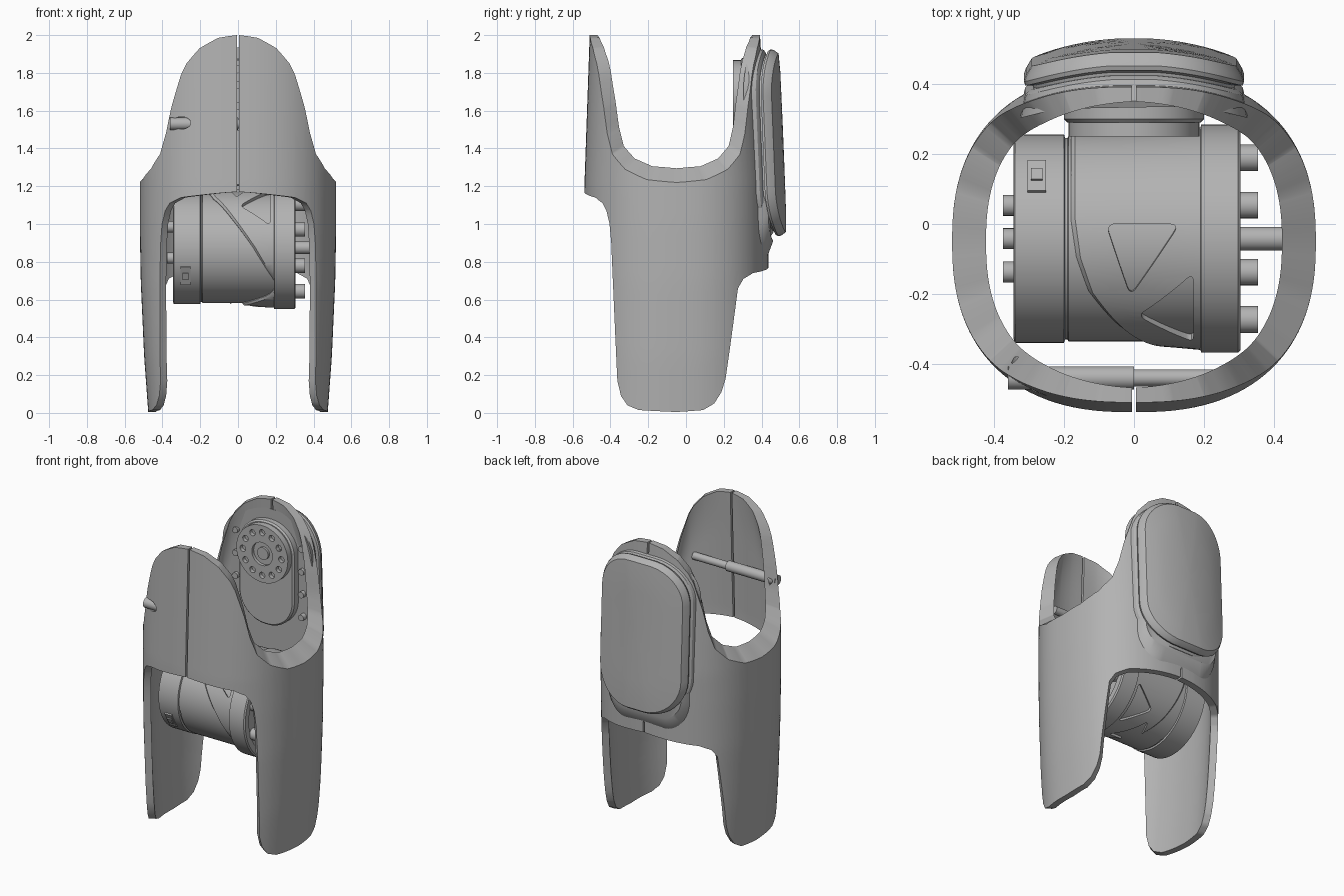
import bpy, bmesh
from math import sin, cos, pi, radians
from mathutils import Matrix, Vector

cube = bpy.data.objects.get("Cube")
if cube:
    bpy.data.objects.remove(cube, do_unlink=True)

grey = bpy.data.materials.new("neutral_grey")
grey.use_nodes = True
grey.diffuse_color = (0.45, 0.45, 0.45, 1)
grey.node_tree.nodes["Principled BSDF"].inputs["Base Color"].default_value = (0.45, 0.45, 0.45, 1)


def lerp(keys, v):
    for (a, p), (b, q) in zip(keys, keys[1:]):
        if v <= b:
            return p + (q - p) * max(0, (v - a) / (b - a))
    return keys[-1][1]


def select(obj):
    bpy.ops.object.select_all(action='DESELECT')
    obj.select_set(True)
    bpy.context.view_layer.objects.active = obj


def smooth(obj):
    select(obj)
    bpy.ops.object.shade_smooth_by_angle(angle=radians(32))


def to_object(name, bm):
    bmesh.ops.recalc_face_normals(bm, faces=bm.faces)
    mesh = bpy.data.meshes.new(name)
    bm.to_mesh(mesh)
    bm.free()
    mesh.materials.append(grey)
    obj = bpy.data.objects.new(name, mesh)
    bpy.context.collection.objects.link(obj)
    smooth(obj)
    return obj


def loft(name, rings, wrap=False):
    """Join closed rings of points; cap the ends unless the rings wrap round."""
    bm = bmesh.new()
    vs = [[bm.verts.new(p) for p in r] for r in rings]
    n = len(vs[0])
    for a, b in zip(vs, vs[1:] + vs[:1] if wrap else vs[1:]):
        for i in range(n):
            j = (i + 1) % n
            bm.faces.new((a[i], a[j], b[j], b[i]))
    if not wrap:
        bm.faces.new(vs[0])
        bm.faces.new(vs[-1])
    return to_object(name, bm)


def rod(name, start, end, radius, sides=32):
    a, b = Vector(start), Vector(end)
    bm = bmesh.new()
    m = Matrix.Translation((a + b) / 2) @ (b - a).to_track_quat('Z', 'Y').to_matrix().to_4x4()
    bmesh.ops.create_cone(bm, cap_ends=True, segments=sides, radius1=radius,
                          radius2=radius, depth=(b - a).length, matrix=m)
    return to_object(name, bm)


def cut(obj, cutters):
    for c in cutters:
        mod = obj.modifiers.new("cut", 'BOOLEAN')
        mod.operation, mod.solver, mod.object = 'DIFFERENCE', 'EXACT', c
        select(obj)
        bpy.ops.object.modifier_apply(modifier=mod.name)
        bpy.data.objects.remove(c, do_unlink=True)
    smooth(obj)


# Outer shell: superellipse wall whose top and bottom edges depend on the angle
TOP = [(0, 1.22), (15, 1.235), (30, 1.29), (41, 1.37), (46.7, 1.48), (51.5, 1.62),
       (59, 1.79), (63, 1.85), (71.5, 1.93), (82, 1.985), (90, 2.0)]
BOTTOM = [(-90, 1.17), (-59, 1.14), (-50, 1.11), (-46, 1.07), (-43, 1.0), (-41.4, .9), (-36, .17),
          (-33, .09), (-28, .04), (-20, .015), (0, .005), (13, .015), (20, .05), (25, .11),
          (28, .18), (35, .52), (38, .66), (43, .71), (53, .74), (90, .77)]
WIDTH = [(0, .475), (.3, .497), (.7, .515), (1, .52), (2, .52)]


def wall(deg, z, inset, side):
    t = radians(deg)
    c, s = max(0, cos(t)) ** .833, abs(sin(t)) ** .833
    up = max(0, (z - 1.2) / .8)
    if deg < 0:
        y = -.05 - (.488 - .028 * up - inset) * s
    else:
        y = -.05 + (.487 - .045 * up - inset) * s
    return (side * (.006 + (lerp(WIDTH, z) - .006 - inset) * c), y, z)


def shell(name, side):
    angles = sorted({k for k, _ in BOTTOM} | {s * k for k, _ in TOP for s in (-1, 1)}
                    | set(range(-90, 91, 3)) | {-40, -38.5, -37, 29.5, 31.5, 34})
    rows = 22
    rings = []
    for d in angles:
        c = max(0, cos(radians(d)))
        lo, hi = lerp(BOTTOM, d), lerp(TOP, abs(d))
        hi_in = hi + .075 * c * c
        outer = [wall(d, lo + (hi - lo) * i / rows, 0, side) for i in range(rows + 1)]
        inner = []
        for i in range(rows, -1, -1):
            z = lo + (hi_in - lo) * i / rows
            lip = max(0, 1 - (hi_in - z) / .3) ** 2
            inner.append(wall(d, z, .042 + .055 * c * lip, side))
        rings.append(outer + inner)
    return loft(name, rings)


shell_left = shell("shell_left", 1)
shell_right = shell("shell_right", -1)
port = rod("port_cutter", (-.3, -.6, 1.535), (-.3, -.38, 1.535), .05)
for v in port.data.vertices:
    v.co.z = 1.535 + (v.co.z - 1.535) * .65
cut(shell_right, [port])

# Cross rod behind the front panel
rod("cross_rod_thick", (-.36, -.44, 1.53), (0, -.44, 1.53), .033)
rod("cross_rod_thin", (0, -.44, 1.53), (.25, -.44, 1.53), .024)


# Rounded outlines standing in the xz plane
def outline(hw, hh, r, seg=10):
    pts = []
    for q, (sx, sz) in enumerate(((1, 1), (-1, 1), (-1, -1), (1, -1))):
        for i in range(seg + 1):
            a = (q + i / seg) * pi / 2
            pts.append((sx * (hw - r) + r * cos(a), sz * (hh - r) + r * sin(a)))
    return pts


# Back collar and crowned pad
def pad_ring(inset, depth, scale=1):
    pts = outline(.315 - inset, .495 - inset, .25 - inset)
    return [(x * scale, depth - .055 * (x * scale / .31) ** 2 - .02 * z * scale / .49,
             1.43 + z * scale) for x, z in pts]


loft("back_collar", [pad_ring(-.01, .375), pad_ring(0, .42), pad_ring(.004, .435),
                     pad_ring(.02, .445), pad_ring(.04, .447)])
loft("back_pad", [pad_ring(.03, .435), pad_ring(.025, .455), pad_ring(.004, .462), pad_ring(0, .475),
                  pad_ring(.006, .49), pad_ring(.022, .512)]
     + [pad_ring(.022, .516, s) for s in (.8, .6, .4, .2, .05)])
# Funnel under the collar
loft("collar_foot", [[(x * w, y - .045 * (x * w / .31) ** 2, 1.1 + (z if z > 0 else z * h))
                      for x, z in outline(.3, .2, .15)]
                     for w, h, y in ((1.0, 1.55, .40), (.96, 1.3, .445), (.9, .95, .47))])

# Inner gearbox housing with drilled output disc
loft("gearbox_housing", [[(x, y, 1.54 + z) for x, z in outline(hw, hw + .14, hw - .01)]
                         for hw, y in ((.2, .4), (.2, .3), (.19, .29))])
disc = rod("output_disc", (0, .25, 1.68), (0, .31, 1.68), .187, 64)
holes = [rod("hole", (.14 * cos(a), .22, 1.68 + .14 * sin(a)),
             (.14 * cos(a), .275, 1.68 + .14 * sin(a)), .02, 16)
         for a in (i * pi / 6 for i in range(12))]
holes.append(rod("hole", (0, .22, 1.68), (0, .27, 1.68), .075))
cut(disc, holes)
rod("disc_hub", (0, .255, 1.68), (0, .3, 1.68), .04)
for side in (-1, 1):
    for z in (1.3, 1.45, 1.6, 1.75):
        rod("panel_bolt", (side * .24, .31, z), (side * .24, .38, z), .02, 16)

# Horizontal actuator body, turned about its own axis
AY, AZ = -.042, .875


def around(x, r, deg):
    return (x, AY - r * cos(radians(deg)), AZ + r * sin(radians(deg)))


BODY = [(-.345, .285), (-.34, .298), (-.2, .298), (-.197, .288), (-.19, .288),
        (-.187, .294), (.29, .294)]
loft("actuator_body", [[around(x, r, d) for d in range(0, 360, 5)] for x, r in BODY])

# Sleeve with a sweeping diagonal edge
EDGE = [(-180, -.18), (-130, -.1), (-90, -.02), (-70, .08), (-58, .16), (-45, .2), (-35, .19),
        (0, .08), (30, -.03), (60, -.13), (80, -.165), (100, -.18), (180, -.18)]
sleeve_rings = []
for d in range(-180, 180, 4):
    e = lerp(EDGE, d)
    sleeve_rings.append([around(x, r, d) for x, r in
                         ((e, .28), (e, .298), (e + .012, .309), (.19, .318), (.192, .326),
                          (.298, .326), (.305, .318), (.305, .28))])
sleeve = loft("actuator_sleeve", sleeve_rings, wrap=True)
rod("sleeve_end", (.27, AY, AZ), (.3, AY, AZ), .295, 72)


# Rounded triangular pockets in the sleeve
def pocket(deg, tri):
    bm = bmesh.new()
    spin = Matrix.Translation((0, AY, AZ)) @ Matrix.Rotation(radians(90 - deg), 4, 'X')
    low, high = [[bm.verts.new((x, t, r)) for x, t in tri] for r in (.24, .42)]
    bm.faces.new(low)
    bm.faces.new(high)
    for i in range(3):
        j = (i + 1) % 3
        bm.faces.new((low[i], low[j], high[j], high[i]))
    edges = [e for e in bm.edges if abs(e.verts[0].co.z - e.verts[1].co.z) > .1]
    bmesh.ops.bevel(bm, geom=edges, offset=.025, segments=4, profile=.5, affect='EDGES')
    bmesh.ops.transform(bm, matrix=spin, verts=bm.verts)
    return to_object("pocket_cutter", bm)


DOWN = [(-.08, .09), (.13, .09), (-.01, -.12)]
SIDE = [(.17, .135), (.17, -.135), (.01, -.01)]
cut(sleeve, [pocket(d + turn, tri) for turn in (0, 180) for d, tri in ((81, DOWN), (47, SIDE))])

# Shaft, end bolts and pegs
rod("drive_shaft", (.28, AY, AZ), (.46, AY, AZ), .034)
for i in range(8):
    d = 22.5 + 45 * i
    rod("end_bolt", around(.29, .25, d), around(.355, .25, d), .038, 20)
for d in (90, 210, 330):
    rod("end_peg", around(-.375, .11, d), around(-.33, .11, d), .03, 20)

# Cable sockets on the actuator body
for d in (-30, 127):
    for r, hx, ht in ((.302, .026, .055), (.309, .016, .02)):
        bm = bmesh.new()
        m = (Matrix.Translation(around(-.278, r - .02, d)) @ Matrix.Rotation(radians(90 - d), 4, 'X')
             @ Matrix.Diagonal((2 * hx, 2 * ht, .04, 1)))
        bmesh.ops.create_cube(bm, size=1, matrix=m)
        to_object("cable_socket", bm)
